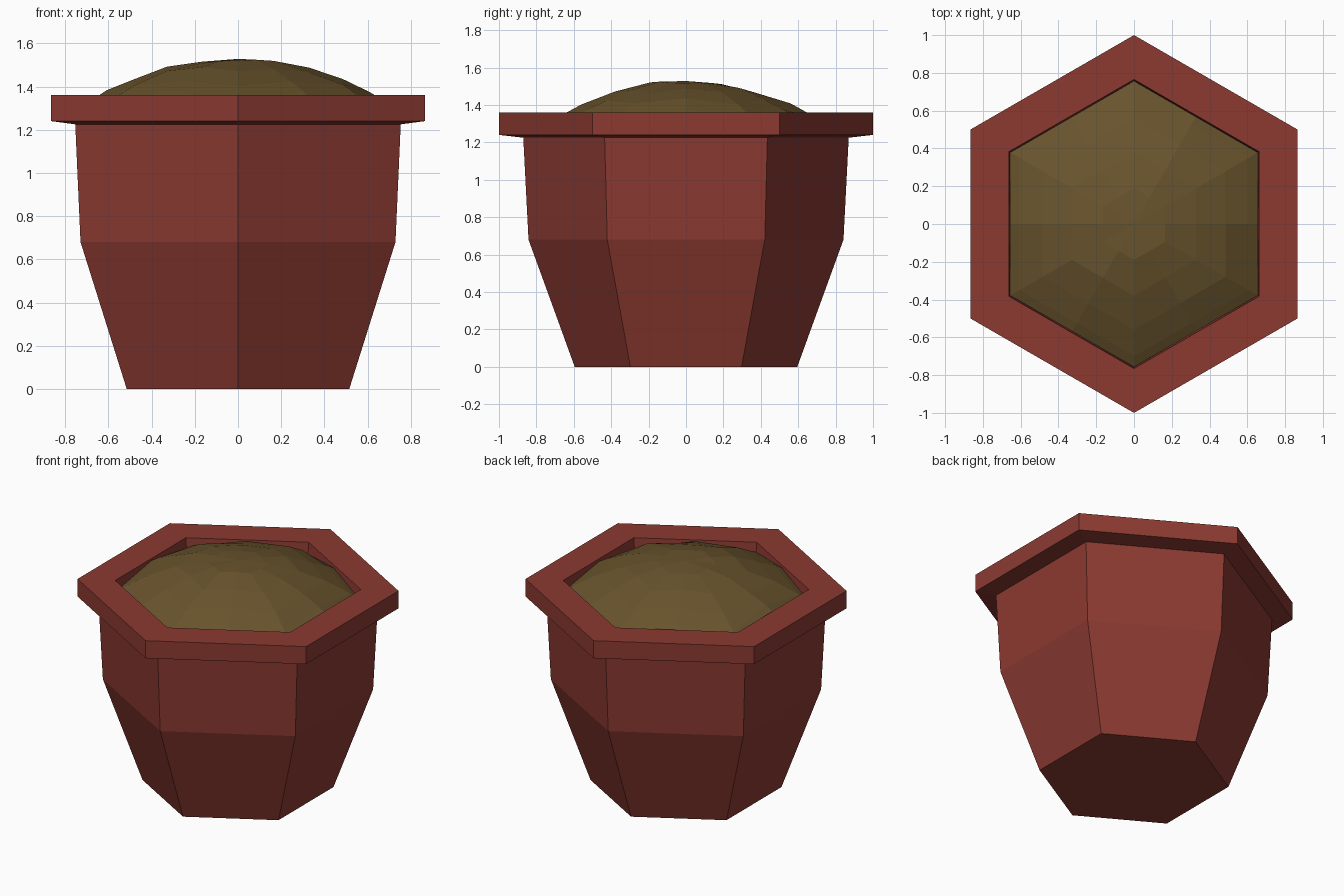
import bpy
import bmesh
import math
import random

if "Cube" in bpy.data.objects:
    bpy.data.objects.remove(bpy.data.objects["Cube"])

random.seed(4)


def material(name, color):
    m = bpy.data.materials.new(name)
    m.diffuse_color = color
    m.use_nodes = True
    m.node_tree.nodes["Principled BSDF"].inputs["Base Color"].default_value = m.diffuse_color
    return m


def hex_ring(bm, radius, height, per_side=1):
    # Hexagon with corners on +y / -y, optional extra points along each side
    pts = [(radius * math.cos(math.radians(90 + 60 * i)),
            radius * math.sin(math.radians(90 + 60 * i))) for i in range(6)]
    ring = []
    for i in range(6):
        (ax, ay), (bx, by) = pts[i], pts[(i + 1) % 6]
        for k in range(per_side):
            t = k / per_side
            x, y = ax + (bx - ax) * t, ay + (by - ay) * t
            ring.append(bm.verts.new((x, y, height(x, y))))
    return ring


def bridge(bm, a, b):
    n = len(a)
    for i in range(n):
        j = (i + 1) % n
        bm.faces.new((a[i], a[j], b[j], b[i]))


def finish(bm, name, mat):
    bmesh.ops.recalc_face_normals(bm, faces=bm.faces)
    me = bpy.data.meshes.new(name)
    bm.to_mesh(me)
    bm.free()
    me.materials.append(mat)
    ob = bpy.data.objects.new(name, me)
    bpy.context.collection.objects.link(ob)
    return ob


# Pot: outer wall, overhanging rim, and inner wall as one closed profile
profile = [(0.595, 0), (0.842, 0.68), (0.87, 1.225), (1.0, 1.24),
           (1.0, 1.36), (0.765, 1.36), (0.745, 1.15)]
bm = bmesh.new()
rings = [hex_ring(bm, r, lambda x, y, z=z: z) for r, z in profile]
for a, b in zip(rings, rings[1:]):
    bridge(bm, a, b)
bm.faces.new(rings[0])
bm.faces.new(rings[-1])
finish(bm, "pot", material("terracotta", (0.26, 0.042, 0.031, 1)))

# Soil: uneven low-poly mound filling the opening
mound = [(0, 1.528), (0.16, 1.52), (0.32, 1.488), (0.57, 1.398),
         (0.66, 1.348), (0.77, 1.28)]


def mound_height(x, y):
    r = math.hypot(x, y)
    for (r0, z0), (r1, z1) in zip(mound, mound[1:]):
        if r <= r1:
            return z0 + (z1 - z0) * (r - r0) / (r1 - r0) + random.uniform(-0.006, 0.008)
    return mound[-1][1]


bm = bmesh.new()
rings = [hex_ring(bm, r, mound_height, 2) for r in (0.19, 0.38, 0.56, 0.70, 0.757)]
for a, b in zip(rings, rings[1:]):
    bridge(bm, a, b)
top = bm.verts.new((0, 0, mound[0][1]))
for i in range(12):
    bm.faces.new((top, rings[0][i], rings[0][(i + 1) % 12]))
# Skirt hiding the gap below the soil edge
skirt = [bm.verts.new((v.co.x * 0.98, v.co.y * 0.98, 1.17)) for v in rings[-1]]
bridge(bm, rings[-1], skirt)
bm.faces.new(skirt)
finish(bm, "soil", material("soil_brown", (0.14, 0.088, 0.026, 1)))
